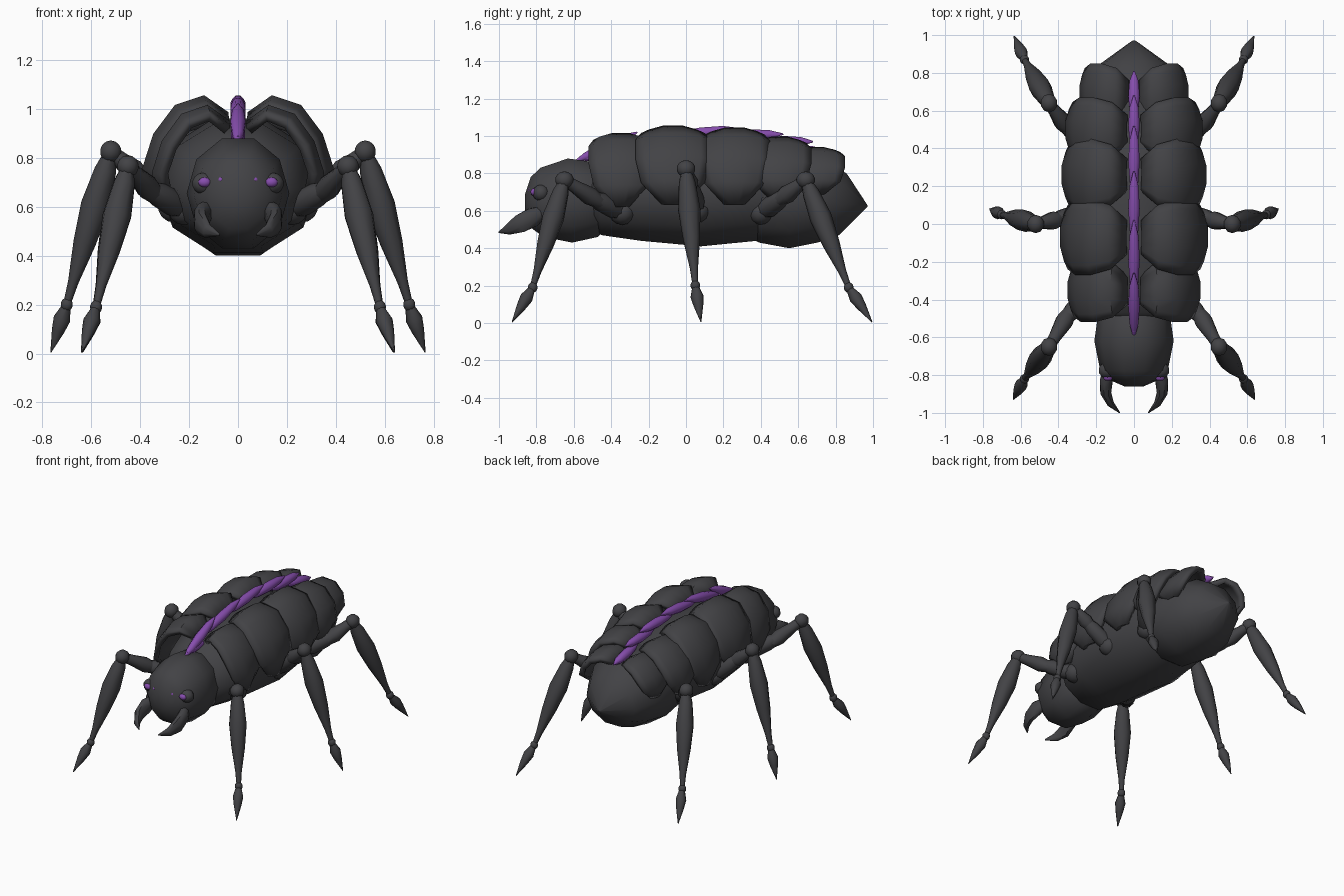
import bpy, bmesh, math
from mathutils import Vector

if "Cube" in bpy.data.objects:
    bpy.data.objects.remove(bpy.data.objects["Cube"])


def material(name, rgb):
    m = bpy.data.materials.new(name)
    m.use_nodes = True
    m.diffuse_color = (*rgb, 1)
    bsdf = m.node_tree.nodes["Principled BSDF"]
    bsdf.inputs["Base Color"].default_value = (*rgb, 1)
    bsdf.inputs["Roughness"].default_value = 0.7
    return m


SHELL = material("charcoal", (0.055, 0.055, 0.06))
GLOW = material("violet", (0.24, 0.075, 0.42))


def finish(name, bm, mat, mirror):
    """Turn a bmesh into a smooth-shaded object, mirrored in x on request."""
    bmesh.ops.recalc_face_normals(bm, faces=bm.faces)
    mesh = bpy.data.meshes.new(name)
    bm.to_mesh(mesh)
    bm.free()
    mesh.materials.append(mat)
    ob = bpy.data.objects.new(name, mesh)
    bpy.context.collection.objects.link(ob)
    bpy.ops.object.select_all(action='DESELECT')
    ob.select_set(True)
    bpy.context.view_layer.objects.active = ob
    bpy.ops.object.shade_smooth_by_angle(angle=math.radians(55))
    if mirror:
        mod = ob.modifiers.new("mirror", 'MIRROR')
        mod.use_mirror_merge = False
    return ob


def loft(name, stations, mat=SHELL, sides=10, mirror=False):
    """Tube through stations of (centre, side radius, upward radius)."""
    bm = bmesh.new()
    pts = [Vector(s[0]) for s in stations]
    rings = []
    for i, (c, ru, rv) in enumerate(stations):
        d = (pts[min(i + 1, len(pts) - 1)] - pts[max(i - 1, 0)]).normalized()
        u = d.cross(Vector((0, 0, 1))).normalized()
        v = u.cross(d)
        ring = []
        for k in range(sides):
            a = math.tau * (k + 0.5) / sides - math.pi / 2
            ring.append(bm.verts.new(pts[i] + u * ru * math.cos(a) + v * rv * math.sin(a)))
        rings.append(ring)
    for a, b in zip(rings, rings[1:]):
        for k in range(sides):
            j = (k + 1) % sides
            bm.faces.new((a[k], a[j], b[j], b[k]))
    bm.faces.new(rings[0])
    bm.faces.new(rings[-1])
    return finish(name, bm, mat, mirror)


def limb(name, a, b, profile, mat=SHELL, mirror=True):
    """Straight turned segment; profile holds (fraction along, radius)."""
    a, b = Vector(a), Vector(b)
    return loft(name, [(a.lerp(b, t), r, r) for t, r in profile], mat, 8, mirror)


def ball(name, c, size, mat=SHELL, mirror=True):
    bm = bmesh.new()
    bmesh.ops.create_uvsphere(bm, u_segments=10, v_segments=7, radius=1)
    for v in bm.verts:
        v.co = Vector(c) + Vector(x * s for x, s in zip(v.co, size))
    return finish(name, bm, mat, mirror)


def body(name, rows):
    """Body section from rows of (y, bottom z, top z, half width)."""
    loft(name, [((0, y, (lo + hi) / 2), w, (hi - lo) / 2 / math.cos(math.pi / 10))
                for y, lo, hi, w in rows])


# Head, thorax and abdomen
body("head", [(-0.86, 0.60, 0.69, 0.05), (-0.83, 0.51, 0.78, 0.12), (-0.77, 0.46, 0.83, 0.18),
              (-0.62, 0.43, 0.88, 0.21), (-0.48, 0.46, 0.86, 0.19), (-0.38, 0.55, 0.78, 0.12)])
body("thorax", [(-0.53, 0.56, 0.80, 0.15), (-0.46, 0.47, 0.88, 0.25), (-0.25, 0.44, 0.94, 0.31),
                (0.08, 0.41, 0.96, 0.33), (0.38, 0.44, 0.94, 0.30), (0.55, 0.50, 0.88, 0.22)])
body("abdomen", [(0.32, 0.47, 0.86, 0.22), (0.40, 0.43, 0.90, 0.28), (0.56, 0.40, 0.91, 0.29),
                 (0.72, 0.43, 0.88, 0.26), (0.84, 0.47, 0.80, 0.19), (0.97, 0.62, 0.63, 0.01)])

# Overlapping back plates: arc points (x, z) with relative width
ARC = [(0.04, 0.99, 0.45), (0.14, 1.06, 0.85), (0.26, 1.02, 1.0), (0.35, 0.90, 1.0),
       (0.395, 0.76, 0.85), (0.365, 0.63, 0.3)]
ACROSS = (-1, -0.75, -0.3, 0.3, 0.75, 1)


def back_plate(name, y, half, widen, top, bottom):
    bm = bmesh.new()
    grid = []
    for x, z, w in ARC:
        h = bottom + (z - 0.63) / 0.43 * (top - bottom)
        row = []
        for s in ACROSS:
            f = 1 - 0.11 * s * s
            row.append(bm.verts.new((x * widen * f, y + s * half * w, 0.66 + (h - 0.66) * f)))
        grid.append(row)
    for a, b in zip(grid, grid[1:]):
        for k in range(len(ACROSS) - 1):
            bm.faces.new((a[k], b[k], b[k + 1], a[k + 1]))
    ob = finish(name, bm, SHELL, False)
    # Orient outward, thicken inward, then mirror
    if sum(p.normal.x for p in ob.data.polygons) < 0:
        ob.data.flip_normals()
    solid = ob.modifiers.new("thickness", 'SOLIDIFY')
    solid.thickness = 0.035
    solid.offset = -1
    ob.modifiers.new("mirror", 'MIRROR').use_mirror_merge = False


for i, spec in enumerate([(-0.35, 0.17, 0.90, 1.02, 0.62), (-0.07, 0.20, 1.0, 1.06, 0.63),
                          (0.26, 0.19, 0.98, 1.05, 0.63), (0.50, 0.17, 0.93, 1.00, 0.66),
                          (0.69, 0.16, 0.74, 0.945, 0.69)]):
    back_plate(f"back_plate_{i + 1}", *spec)

# Glowing spine made of overlapping spindles
SPINE = [((-0.60, 0.86), (-0.26, 1.02)), ((-0.40, 0.94), (0.02, 1.04)), ((-0.12, 0.99), (0.28, 1.04)),
         ((0.14, 1.0), (0.52, 1.01)), ((0.36, 0.97), (0.68, 0.97)), ((0.54, 0.94), (0.81, 0.89))]
for i, (a, b) in enumerate(SPINE):
    limb(f"spine_segment_{i + 1}", (0, *a), (0, *b),
         [(0, 0.004), (0.2, 0.024), (0.5, 0.033), (0.8, 0.026), (1, 0.004)], GLOW, False)
limb("spine_root", (0, -0.57, 0.88), (0, -0.42, 0.90),
     [(0, 0.01), (0.5, 0.03), (1, 0.03)], GLOW, False)

# Face: eyes, sockets and curved jaws
ball("eye_socket", (0.14, -0.775, 0.695), (0.05, 0.045, 0.045))
ball("large_eye", (0.137, -0.813, 0.70), (0.027, 0.018, 0.02), GLOW)
ball("small_eye", (0.07, -0.83, 0.71), (0.014, 0.014, 0.013), GLOW)
loft("jaw", [((0.12, -0.76, 0.60), 0.025, 0.03), ((0.145, -0.82, 0.565), 0.036, 0.055),
             ((0.15, -0.89, 0.53), 0.03, 0.052), ((0.125, -0.95, 0.50), 0.02, 0.03),
             ((0.075, -1.0, 0.485), 0.003, 0.004)], sides=8, mirror=True)

# Legs: hip, elbow, knee, ankle, tip
LEGS = {
    "front": ((0.22, -0.34, 0.59), (0.36, -0.50, 0.67), (0.45, -0.65, 0.765),
              (0.58, -0.82, 0.19), (0.64, -0.93, 0.005)),
    "middle": ((0.26, 0.06, 0.60), (0.42, 0.02, 0.74), (0.52, 0.0, 0.825),
               (0.70, 0.05, 0.20), (0.765, 0.08, 0.005)),
    "rear": ((0.22, 0.40, 0.59), (0.37, 0.53, 0.68), (0.45, 0.64, 0.765),
             (0.58, 0.87, 0.19), (0.635, 0.995, 0.005)),
}
for name, (hip, elbow, knee, ankle, tip) in LEGS.items():
    ball(name + "_hip", hip, (0.07, 0.07, 0.065))
    limb(name + "_thigh", hip, elbow, [(0, 0.04), (0.3, 0.055), (0.75, 0.05), (1, 0.035)])
    limb(name + "_upper_leg", elbow, knee, [(-0.3, 0.035), (0.1, 0.05), (0.6, 0.036), (1, 0.03)])
    ball(name + "_knee", knee, (0.046, 0.05, 0.046))
    limb(name + "_shin", knee, ankle,
         [(0, 0.025), (0.12, 0.045), (0.35, 0.06), (0.6, 0.046), (0.85, 0.022), (1, 0.015)])
    ball(name + "_ankle", ankle, (0.026, 0.026, 0.028))
    limb(name + "_claw", ankle, tip, [(0, 0.016), (0.3, 0.035), (0.55, 0.026), (1, 0.002)])
